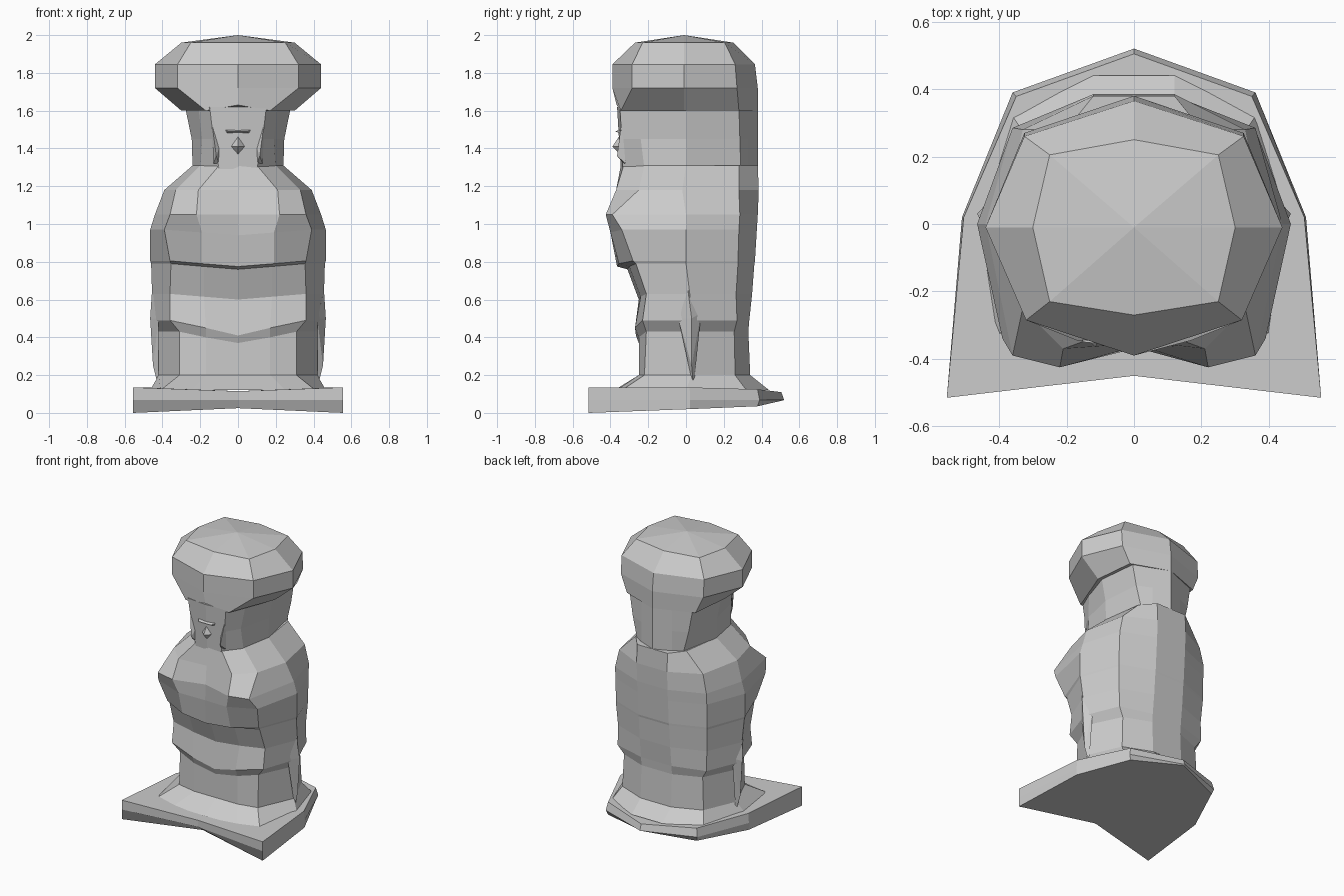
import bpy, bmesh


def make(name, bm):
    bmesh.ops.recalc_face_normals(bm, faces=bm.faces)
    mesh = bpy.data.meshes.new(name)
    bm.to_mesh(mesh)
    bm.free()
    obj = bpy.data.objects.new(name, mesh)
    bpy.context.collection.objects.link(obj)
    return obj


def loft(name, halves, top_point=None):
    """Skin stacked half outlines (front centre to back centre), mirrored in x."""
    bm = bmesh.new()
    rings = []
    for half in halves:
        full = half + [(-x, y, z) for x, y, z in reversed(half[1:-1])]
        rings.append([bm.verts.new(p) for p in full])
    n = len(rings[0])
    for a, b in zip(rings, rings[1:]):
        for i in range(n):
            j = (i + 1) % n
            bm.faces.new((a[i], a[j], b[j], b[i]))
    bm.faces.new(rings[-1])
    if top_point:
        tip = bm.verts.new(top_point)
        for i in range(n):
            bm.faces.new((rings[0][i], rings[0][(i + 1) % n], tip))
    else:
        bm.faces.new(rings[0])
    return make(name, bm)


def section(z, fc, x1, y1, x2, y2, xs, ys, xb, yb, bc, sag=0, ridge=0.0):
    """Figure cross-section; sag dips the front centre, ridge peaks the back."""
    return [(0, fc, z - sag), (x1, y1, z - sag / 2), (x2, y2, z), (xs, ys, z),
            (xb, yb, z), (0.12, bc - ridge, z), (0, bc, z)]


def hull(name, points, mirror=False):
    bm = bmesh.new()
    sides = (1, -1) if mirror else (1,)
    for s in sides:
        verts = [bm.verts.new((s * x, y, z)) for x, y, z in points]
        bmesh.ops.convex_hull(bm, input=verts)
    return make(name, bm)


# Robed body, shoulders to foot flare
loft("body", [section(*r) for r in (
    (1.31, -.345, .10, -.33, .20, -.22, .24, 0, .20, .28, .38),
    (1.18, -.355, .21, -.37, .33, -.25, .39, -.02, .33, .28, .385),
    (1.05, -.365, .22, -.425, .36, -.39, .44, 0, .36, .285, .38),
    (0.97, -.37, .19, -.40, .39, -.34, .465, 0, .36, .28, .375, .03),
    (0.805, -.365, .19, -.355, .36, -.28, .465, 0, .36, .275, .365, .03),
    (0.79, -.31, .18, -.30, .355, -.265, .46, 0, .36, .275, .362, .03),
    (0.63, -.25, .18, -.24, .36, -.21, .455, .02, .35, .265, .35, .03),
    (0.49, -.265, .17, -.27, .36, -.23, .45, .03, .35, .27, .335, .08),
    (0.43, -.25, .17, -.25, .31, -.21, .42, .03, .31, .255, .33, .06),
    (0.20, -.25, .17, -.25, .31, -.22, .42, .03, .32, .26, .34),
    (0.12, -.38, .25, -.37, .41, -.34, .465, 0, .36, .32, .44))])

# Head and neck
loft("head", [section(*r, ridge=.05) for r in (
    (1.62, -.365, .15, -.35, .21, -.21, .28, 0, .25, .28, .38),
    (1.45, -.355, .13, -.34, .19, -.24, .245, 0, .22, .285, .38),
    (1.29, -.345, .10, -.335, .20, -.22, .24, 0, .18, .29, .38))])

# Wide eight-sided cap
cap = []
for z, front, xc, yf, xs, xb, yb, back in (
        (1.96, -.27, .25, -.23, .30, .25, .205, .25),
        (1.845, -.39, .32, -.285, .44, .325, .26, .365),
        (1.72, -.39, .32, -.285, .44, .325, .27, .38),
        (1.60, -.367, .17, -.345, .30, .27, .28, .38)):
    cap.append([(0, front, z), (xc, yf, z), (xs, -.01, z),
                (xb, yb, z), (0, back, z)])
cap[-1][0] = (0, -.367, 1.63)
loft("cap", cap, (0, -.01, 2.0))

# Plinth: square front corners, pointed back, front edge undercut in the middle
outline = [(0, -.45), (.555, -.515), (.51, .02), (.36, .39), (0, .52)]
loft("plinth", [
    [(x * s, y * s, z) for (x, y), s, z in zip(
        outline, (1, 1, .99, .97, .97), (.115, .135, .135, .125, .11))],
    [(x, y, .068) for x, y in outline],
    [(x * s, y * s, z) for (x, y), s, z in zip(
        outline, (.88, 1, 1, .97, .98), (.025, 0, .02, .035, .065))]])

# Nose, brow, mouth and cheek ridges
hull("nose", [(0, -.35, 1.47), (.035, -.35, 1.41), (-.035, -.35, 1.41),
              (0, -.35, 1.37), (0, -.39, 1.41)])
hull("brow", [(.07, -.345, 1.50), (-.07, -.345, 1.50), (.06, -.345, 1.48),
              (-.06, -.345, 1.48), (.05, -.375, 1.49), (-.05, -.375, 1.49)])
hull("cheek_ridge", [(.14, -.34, 1.55), (.10, -.34, 1.40), (.10, -.33, 1.32),
                     (.13, -.32, 1.32), (.115, -.365, 1.36)], mirror=True)

# Hanging folds at the sides of the robe
hull("side_fold", [(.455, .01, .65), (.42, -.04, .50), (.42, .08, .53),
                   (.465, .03, .50), (.42, .04, .13), (.45, .03, .25)], mirror=True)
